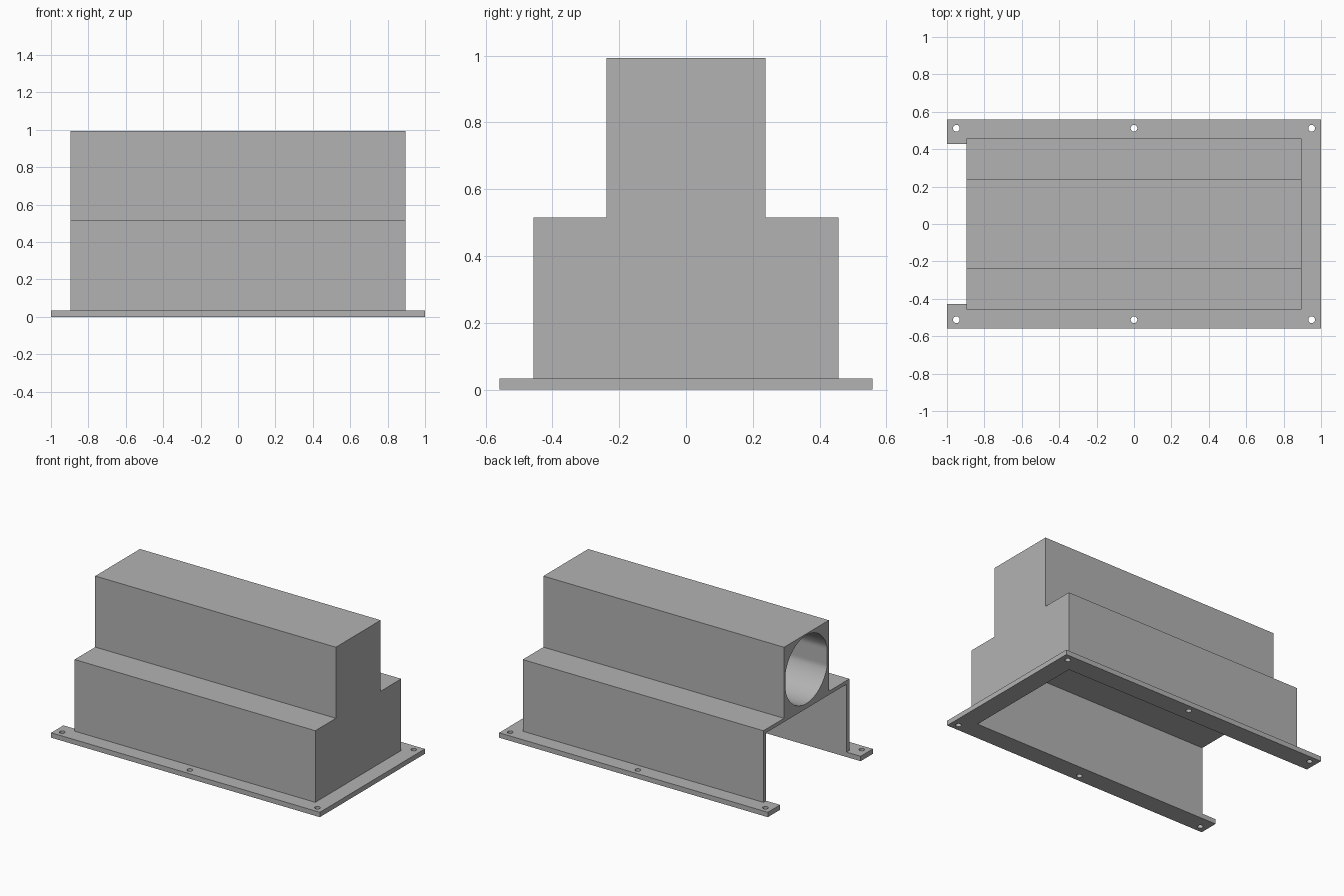
import bpy, bmesh, math
from mathutils import Vector

if "Cube" in bpy.data.objects:
    bpy.data.objects.remove(bpy.data.objects["Cube"], do_unlink=True)

grey = bpy.data.materials.new("plain_grey")
grey.use_nodes = True
colour = (0.45, 0.45, 0.45, 1)
grey.diffuse_color = colour
grey.node_tree.nodes["Principled BSDF"].inputs["Base Color"].default_value = colour


def prism(name, outline, axis, start, end):
    """Extrude a flat outline along x (points are y, z) or z (points are x, y)."""
    bm = bmesh.new()
    place = (lambda a, b: (start, a, b)) if axis == "x" else (lambda a, b: (a, b, start))
    face = bm.faces.new([bm.verts.new(place(a, b)) for a, b in outline])
    moved = bmesh.ops.extrude_face_region(bm, geom=[face])["geom"]
    step = Vector((end - start, 0, 0)) if axis == "x" else Vector((0, 0, end - start))
    bmesh.ops.translate(bm, vec=step, verts=[v for v in moved if isinstance(v, bmesh.types.BMVert)])
    bmesh.ops.recalc_face_normals(bm, faces=bm.faces)
    mesh = bpy.data.meshes.new(name)
    bm.to_mesh(mesh)
    bm.free()
    mesh.materials.append(grey)
    obj = bpy.data.objects.new(name, mesh)
    bpy.context.collection.objects.link(obj)
    return obj


def rectangle(x0, x1, y0, y1):
    return [(x0, y0), (x1, y0), (x1, y1), (x0, y1)]


def circle(cx, cy, radius, count):
    return [(cx + radius * math.cos(math.tau * i / count),
             cy + radius * math.sin(math.tau * i / count)) for i in range(count)]


def combine(target, tool, operation):
    """Apply a boolean and discard the tool."""
    tool.hide_render = True
    mod = target.modifiers.new(tool.name, "BOOLEAN")
    mod.operation = operation
    mod.solver = "EXACT"
    mod.object = tool
    bpy.context.view_layer.objects.active = target
    bpy.ops.object.modifier_apply(modifier=mod.name)
    bpy.data.objects.remove(tool, do_unlink=True)


# Stepped housing: wide lower box with a narrow upper box
half = [(0.457, 0.01), (0.457, 0.515), (0.238, 0.515), (0.238, 0.993)]
profile = half + [(-y, z) for y, z in reversed(half)]
housing = prism("stepped_housing", profile, "x", -0.896, 0.895)

# Mounting flange
combine(housing, prism("flange", rectangle(-1, 1, -0.558, 0.558), "z", 0, 0.033), "UNION")

# Lower cavity, open underneath and at one end
combine(housing, prism("cavity", rectangle(-1.2, 0.87, -0.428, 0.428), "z", -0.2, 0.49), "DIFFERENCE")

# Blind round bore in the upper box, flattened against its side walls
bore = [(max(-0.22, min(0.22, y)), z) for y, z in circle(0, 0.754, 0.23, 96)]
combine(housing, prism("bore", bore, "x", -1.2, 0.87), "DIFFERENCE")

# Bolt holes along both long edges
for x in (-0.95, 0, 0.95):
    for y in (-0.512, 0.512):
        combine(housing, prism("bolt_hole", circle(x, y, 0.018, 32), "z", -0.1, 0.1), "DIFFERENCE")

# Smooth bores, crisp box edges
bpy.ops.object.select_all(action="DESELECT")
housing.select_set(True)
bpy.context.view_layer.objects.active = housing
bpy.ops.object.shade_smooth_by_angle(angle=math.radians(14))
